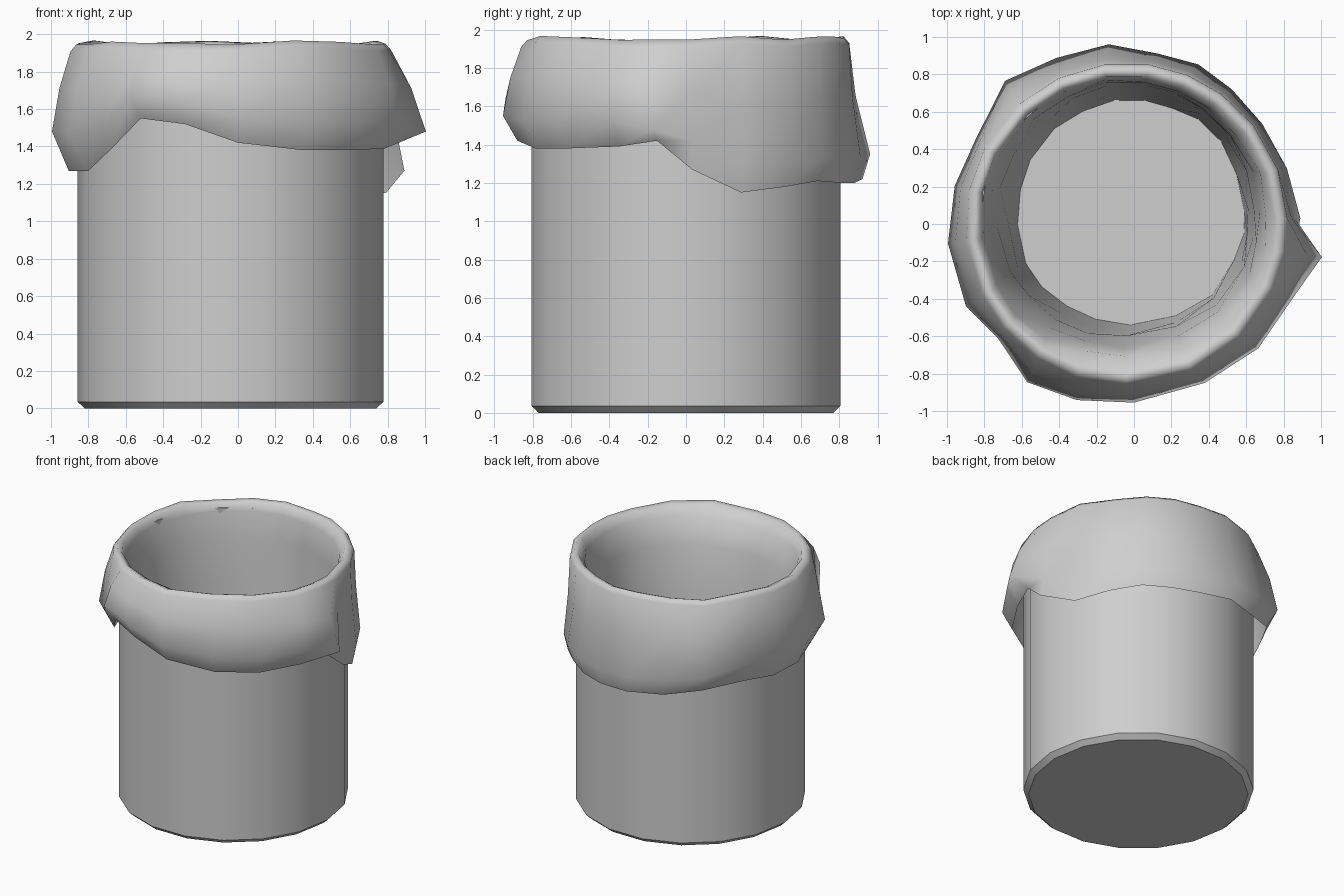
import bpy, bmesh, math, random
from mathutils import Vector

random.seed(4)
default_cube = bpy.data.objects.get("Cube")
if default_cube:
    bpy.data.objects.remove(default_cube)

grey = bpy.data.materials.new("plain grey")
grey.use_nodes = True
grey.diffuse_color = (0.62, 0.62, 0.62, 1)
grey.node_tree.nodes["Principled BSDF"].inputs["Base Color"].default_value = grey.diffuse_color


def loft(name, rings, close_first, close_last, smooth_angle):
    """Skin a list of point rings and add the result as an object."""
    bm = bmesh.new()
    loops = [[bm.verts.new(point) for point in ring] for ring in rings]
    for low, high in zip(loops, loops[1:]):
        count = len(low)
        for i in range(count):
            j = (i + 1) % count
            bm.faces.new((low[i], low[j], high[j], high[i]))
    for wanted, loop in ((close_first, loops[0]), (close_last, loops[-1])):
        if wanted:
            centre = sum((v.co for v in loop), Vector()) / len(loop)
            hub = bm.verts.new(centre)
            for i, vert in enumerate(loop):
                bm.faces.new((vert, loop[(i + 1) % len(loop)], hub))
    bmesh.ops.recalc_face_normals(bm, faces=bm.faces)
    mesh = bpy.data.meshes.new(name)
    bm.to_mesh(mesh)
    bm.free()
    mesh.materials.append(grey)
    obj = bpy.data.objects.new(name, mesh)
    bpy.context.collection.objects.link(obj)
    bpy.ops.object.select_all(action="DESELECT")
    obj.select_set(True)
    bpy.context.view_layer.objects.active = obj
    bpy.ops.object.shade_smooth_by_angle(angle=math.radians(smooth_angle))


def polar(angle, radius, height, centre_x=0.0, centre_y=0.0):
    turn = math.radians(angle)
    return Vector((centre_x + radius * math.cos(turn),
                   centre_y + radius * math.sin(turn), height))


# Bin: chamfered drum with an open top and an inner wall
SIDES = 18
BIN_X = -0.04
bin_profile = [(0.78, 0), (0.8175, 0.035), (0.8175, 1.9), (0.79, 1.9), (0.79, 0.06)]
bin_rings = [[polar(360 * i / SIDES, r, z, BIN_X) for i in range(SIDES)]
             for r, z in bin_profile]
loft("bin_body", bin_rings, True, True, 30)

# Bag skirt: angle, hem height, hem radius, bulge height, bulge radius
skirt = [
    (2, 1.27, 0.89, 1.42, 0.86), (20, 1.15, 0.84, 1.3, 0.87),
    (38, 1.18, 0.84, 1.31, 0.87), (54, 1.21, 0.85, 1.33, 0.89),
    (68, 1.20, 0.87, 1.33, 0.92), (82, 1.20, 0.89, 1.33, 0.92),
    (98, 1.22, 0.93, 1.35, 0.97), (115, 1.23, 0.92, 1.36, 0.98),
    (132, 1.28, 0.95, 1.41, 1.03), (152, 1.29, 0.9, 1.44, 0.96),
    (168, 1.27, 0.91, 1.46, 0.98), (186, 1.27, 0.91, 1.48, 1.0),
    (206, 1.27, 0.89, 1.47, 1.0), (220, 1.39, 0.88, 1.51, 0.95),
    (236, 1.55, 0.93, 1.67, 1.02), (252, 1.52, 0.92, 1.64, 0.99),
    (270, 1.42, 0.88, 1.55, 0.955), (294, 1.38, 0.86, 1.52, 0.93),
    (315, 1.38, 0.87, 1.52, 0.94), (336, 1.39, 0.86, 1.52, 0.94),
    (350, 1.42, 0.87, 1.48, 1.02),
]
# Bag lining inside the bin: radius, height, centre x, centre y
lining = [(0.765, 1.88, -0.05, 0.01), (0.725, 1.68, -0.05, 0.03),
          (0.69, 1.35, -0.04, 0.05), (0.65, 0.8, -0.03, 0.06),
          (0.61, 0.12, -0.02, 0.06)]

columns = []
for angle, hem, hem_radius, belly, bulge in skirt:
    rim = 1.955 + random.uniform(-0.012, 0.012)
    spread = 0.3 if 10 < angle < 120 else 0.6
    waist = polar(angle, 0.86, rim - 0.035, BIN_X)
    middle = polar(angle, bulge, belly).lerp(waist, 1 - spread)
    middle.z = (belly + rim) / 2
    column = [
        polar(angle, hem_radius, hem),
        polar(angle, bulge, belly),
        middle,
        waist,
        polar(angle, 0.83, rim, BIN_X),
        polar(angle, 0.795, rim - 0.015, BIN_X),
    ]
    # The front of the lining sags inwards
    sag = 0.04 * max(0.0, math.cos(math.radians(angle - 268))) ** 4
    for r, z, cx, cy in lining:
        wrinkle = random.uniform(-0.012, 0.012)
        column.append(polar(angle, r + wrinkle - sag * (0.8 < z), z, cx, cy))
    columns.append(column)

bag_rings = list(zip(*columns))
loft("bag_liner", bag_rings, False, True, 75)
